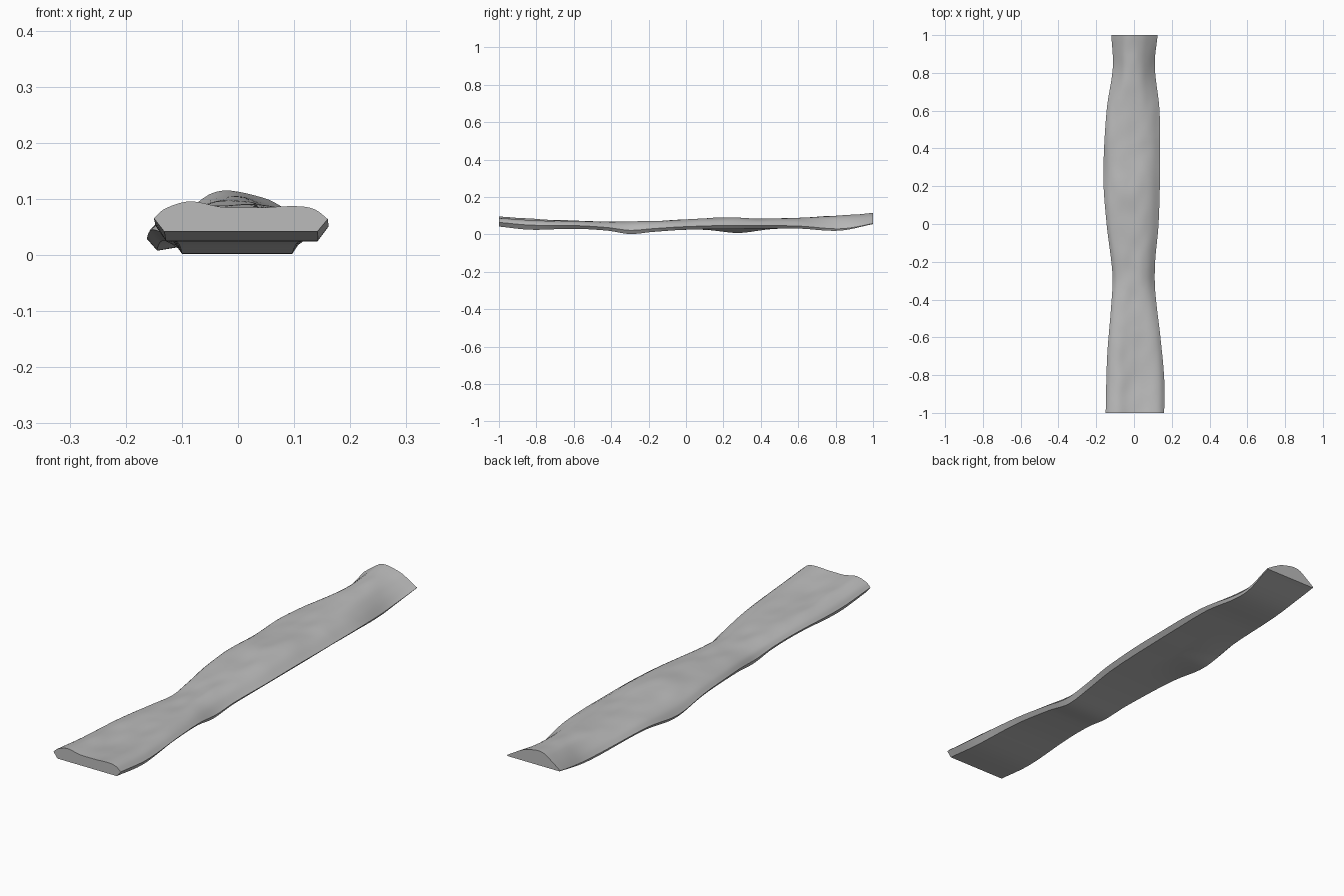
import bpy, bmesh, math
from mathutils import Vector, noise

cube = bpy.data.objects.get("Cube")
if cube:
    bpy.data.objects.remove(cube, do_unlink=True)


def curve(points, t):
    """Smooth curve through (position, value) pairs with limited slopes."""
    t = min(max(t, points[0][0]), points[-1][0])
    n = len(points)
    i = next((k for k in range(n - 1) if t <= points[k + 1][0]), n - 2)

    def slope(k):
        a, b = points[max(k - 1, 0)], points[min(k + 1, n - 1)]
        return (b[1] - a[1]) / (b[0] - a[0])
    (x0, y0), (x1, y1) = points[i], points[i + 1]
    h = x1 - x0
    s = (t - x0) / h
    return (y0 * (1 + 2 * s) * (1 - s) ** 2 + y1 * s * s * (3 - 2 * s)
            + h * s * (1 - s) * (slope(i) * (1 - s) - slope(i + 1) * s))


# Outline and height along the length
right_edge = [(-1, -.15), (-.7, -.142), (-.45, -.122), (-.3, -.113), (-.2, -.12),
              (0, -.145), (.25, -.162), (.6, -.145), (.83, -.112), (1, -.12)]
left_edge = [(-1, .16), (-.82, .16), (-.6, .14), (-.35, .112), (-.2, .112),
             (0, .13), (.3, .138), (.6, .135), (.84, .11), (1, .125)]
bottom = [(-1, .042), (-.83, .025), (-.6, .03), (-.42, .02), (-.3, .002),
          (-.18, .013), (0, .025), (.3, .03), (.6, .031), (.82, .02), (1, .055)]
top = [(-1, .095), (-.8, .082), (-.55, .075), (-.3, .068), (0, .08),
       (.2, .09), (.4, .085), (.6, .09), (.8, .1), (1, .113)]
# Relative height across the width at the front, middle and back
front = [(-1, .45), (-.88, .76), (-.6, 1), (-.25, .87), (.15, .78), (.6, .87), (.85, .75), (1, .42)]
middle = [(-1, .35), (-.85, .66), (-.5, .9), (0, .97), (.35, 1), (.7, .78), (1, .3)]
back = [(-1, .06), (-.65, .62), (-.4, .93), (0, 1), (.35, .83), (.65, .5), (1, .06)]
ROWS, ACROSS = 120, 28


def cross_section(y):
    xr, xl = curve(right_edge, y), curve(left_edge, y)
    zb, zt = curve(bottom, y), curve(top, y)
    to_mid = min(max((y + .8) / .5, 0), 1)
    to_back = min(max((y - .45) / .5, 0), 1)
    # the right rim sags near the middle of the long bulge
    sag = .022 * math.exp(-((y - .28) / .13) ** 2)
    inset = .88 + .1 * to_back
    us = [-math.cos(math.pi * k / ACROSS) for k in range(ACROSS + 1)]
    ring = []
    for u in us:
        f = curve(front, u) * (1 - to_mid) + curve(middle, u) * to_mid
        f = f * (1 - to_back) + curve(back, u) * to_back
        x = (xr + xl) / 2 + u * (xl - xr) / 2
        z = zb + f * (zt - zb) - sag * max(-u, 0) ** 3
        z += .004 * noise.noise(Vector((x * 16, y * 9, 2))) * (1 - u * u)
        ring.append((x, y, z))
    for u in reversed(us):
        x = (xr + xl) / 2 + u * inset * (xl - xr) / 2
        ring.append((x, y, max(zb - sag * max(-u, 0), 0)))
    return ring


# Irregular slab lofted from front to back
bm = bmesh.new()
rings = [[bm.verts.new(p) for p in cross_section(-1 + 2 * r / ROWS)] for r in range(ROWS + 1)]
for a, b in zip(rings, rings[1:]):
    for i in range(len(a)):
        j = (i + 1) % len(a)
        bm.faces.new((a[i], a[j], b[j], b[i]))
bm.faces.new(rings[0])
bm.faces.new(rings[-1])
bmesh.ops.recalc_face_normals(bm, faces=bm.faces[:])
mesh = bpy.data.meshes.new("slab")
bm.to_mesh(mesh)
bm.free()
slab = bpy.data.objects.new("slab", mesh)
bpy.context.collection.objects.link(slab)

# Plain grey material
grey = bpy.data.materials.new("stone_grey")
grey.use_nodes = True
colour = (.5, .5, .5, 1)
grey.diffuse_color = colour
grey.node_tree.nodes["Principled BSDF"].inputs["Base Color"].default_value = colour
mesh.materials.append(grey)

bpy.ops.object.select_all(action='DESELECT')
slab.select_set(True)
bpy.context.view_layer.objects.active = slab
bpy.ops.object.shade_smooth_by_angle(angle=math.radians(35))
